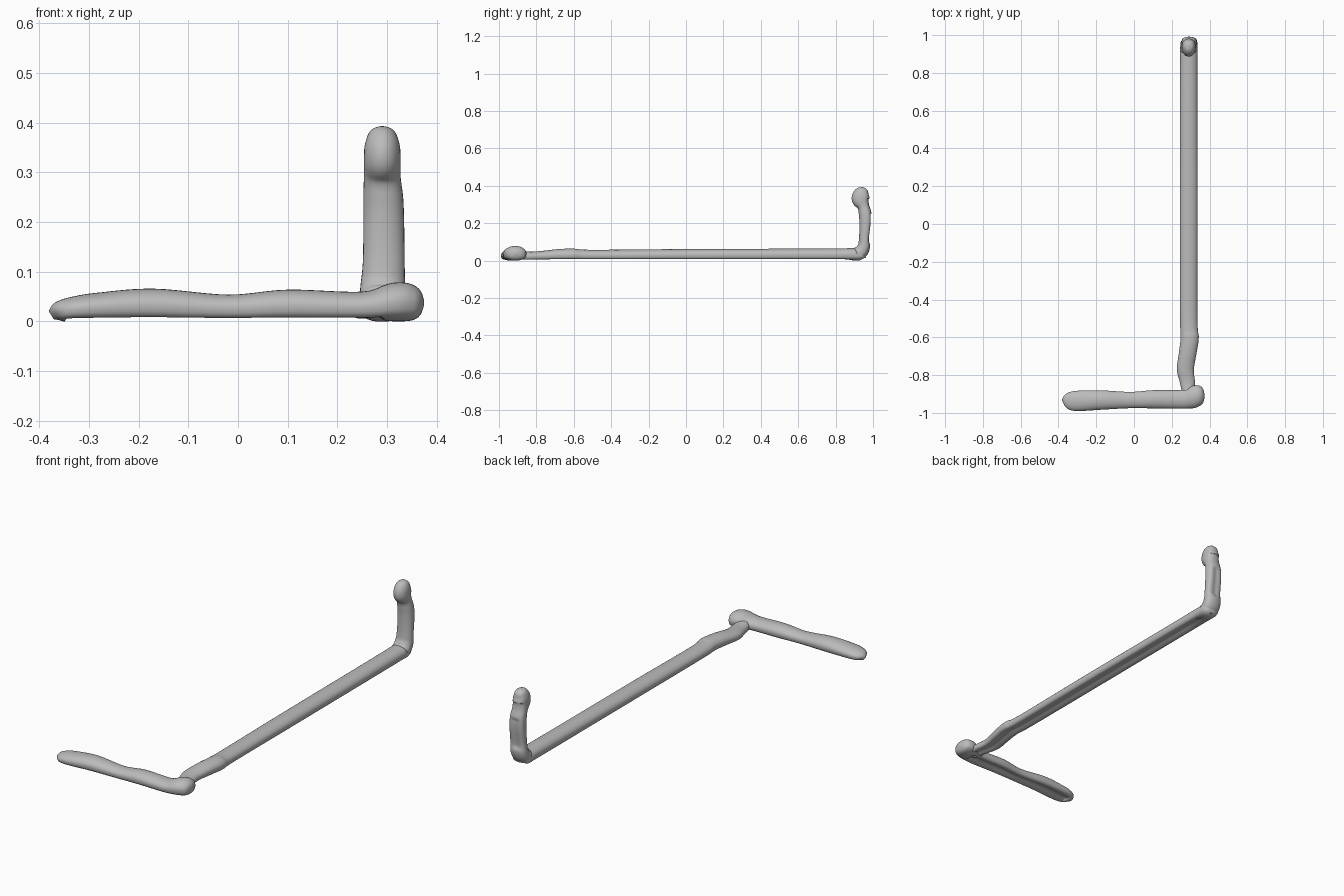
import bpy, bmesh, math
from mathutils import Vector

cube = bpy.data.objects.get("Cube")
if cube:
    bpy.data.objects.remove(cube, do_unlink=True)

grey = bpy.data.materials.new("plain grey")
grey.use_nodes = True
grey.diffuse_color = (0.5, 0.5, 0.5, 1)
shader = next(n for n in grey.node_tree.nodes if n.type == 'BSDF_PRINCIPLED')
shader.inputs["Base Color"].default_value = grey.diffuse_color

SIDES, STEPS = 28, 6


def smooth_stations(stations):
    """Blend the hand-placed stations with a Catmull-Rom curve."""
    pts = [Vector(s) for s in stations]
    pts = [pts[0]] + pts + [pts[-1]]
    result = []
    for a, b, c, d in zip(pts, pts[1:], pts[2:], pts[3:]):
        for i in range(STEPS):
            t = i / STEPS
            result.append(0.5 * (2 * b + (c - a) * t
                                 + (2 * a - 5 * b + 4 * c - d) * t ** 2
                                 + (3 * b - a - 3 * c + d) * t ** 3))
    return result + [pts[-1]]


def section(centre, side, up, width, height, groove):
    """Rounded top, flatter underside with a shallow lengthwise groove."""
    ring = []
    for k in range(SIDES):
        angle = math.tau * k / SIDES
        c, s = math.cos(angle), math.sin(angle)
        if s >= 0:
            rise = s
        else:
            rise = -abs(s) ** 0.65 + groove * max(0, 1 - abs(c) / 0.75)
        ring.append(centre + side * width * c + up * height * rise)
    return ring


def loft(name, stations, side, groove_at):
    """Each station holds x, y, z, half width and half height."""
    rows = smooth_stations(stations)
    centres = [Vector(r[:3]) for r in rows]
    bm = bmesh.new()
    rings = []
    for i, row in enumerate(rows):
        before, after = centres[max(i - 1, 0)], centres[min(i + 1, len(rows) - 1)]
        up = side.cross(after - before).normalized()
        ring = section(centres[i], side, up, max(row[3], 0.002),
                       max(row[4], 0.002), groove_at(centres[i]))
        rings.append([bm.verts.new(p) for p in ring])
    for low, high in zip(rings, rings[1:]):
        for k in range(SIDES):
            n = (k + 1) % SIDES
            bm.faces.new((low[k], low[n], high[n], high[k]))
    bm.faces.new(rings[0][::-1])
    bm.faces.new(rings[-1])
    for v in bm.verts:
        v.co.z = max(v.co.z, 0)
    bmesh.ops.recalc_face_normals(bm, faces=bm.faces)
    mesh = bpy.data.meshes.new(name)
    bm.to_mesh(mesh)
    bm.free()
    mesh.materials.append(grey)
    obj = bpy.data.objects.new(name, mesh)
    bpy.context.collection.objects.link(obj)
    for polygon in mesh.polygons:
        polygon.use_smooth = True
    return obj


# Short front arm ending in a rounded knuckle
loft("front_arm", [
    (-.375, -.93, .012, .01, .01),
    (-.36, -.935, .02, .036, .02),
    (-.33, -.937, .025, .05, .025),
    (-.28, -.936, .029, .054, .029),
    (-.17, -.932, .033, .051, .033),
    (-.02, -.932, .027, .043, .027),
    (.1, -.928, .032, .048, .032),
    (.25, -.928, .03, .05, .03),
    (.315, -.915, .039, .06, .039),
    (.35, -.91, .038, .052, .036),
    (.367, -.91, .038, .034, .024),
    (.374, -.91, .038, .005, .005),
], Vector((0, -1, 0)), lambda p: 0.7 if -0.35 < p.x < 0.28 else 0)

# Long bar that turns up into the rear post and its rounded head
loft("long_bar_and_post", [
    (.29, -.92, .03, .03, .028),
    (.283, -.84, .024, .04, .024),
    (.272, -.77, .026, .045, .026),
    (.285, -.68, .031, .047, .031),
    (.295, -.6, .032, .048, .032),
    (.29, -.5, .029, .046, .029),
    (.29, 0, .031, .047, .031),
    (.29, .84, .033, .046, .033),
    (.29, .92, .038, .046, .037),
    (.291, .949, .07, .045, .034),
    (.293, .954, .12, .042, .029),
    (.293, .96, .2, .041, .033),
    (.292, .958, .25, .04, .034),
    (.29, .948, .29, .037, .032),
    (.29, .934, .325, .037, .047),
    (.29, .938, .355, .035, .044),
    (.29, .949, .38, .025, .027),
    (.29, .953, .39, .008, .008),
], Vector((1, 0, 0)),
    lambda p: 0.7 if p.y < 0.88 else (0.3 if 0.1 < p.z < 0.25 else 0))
